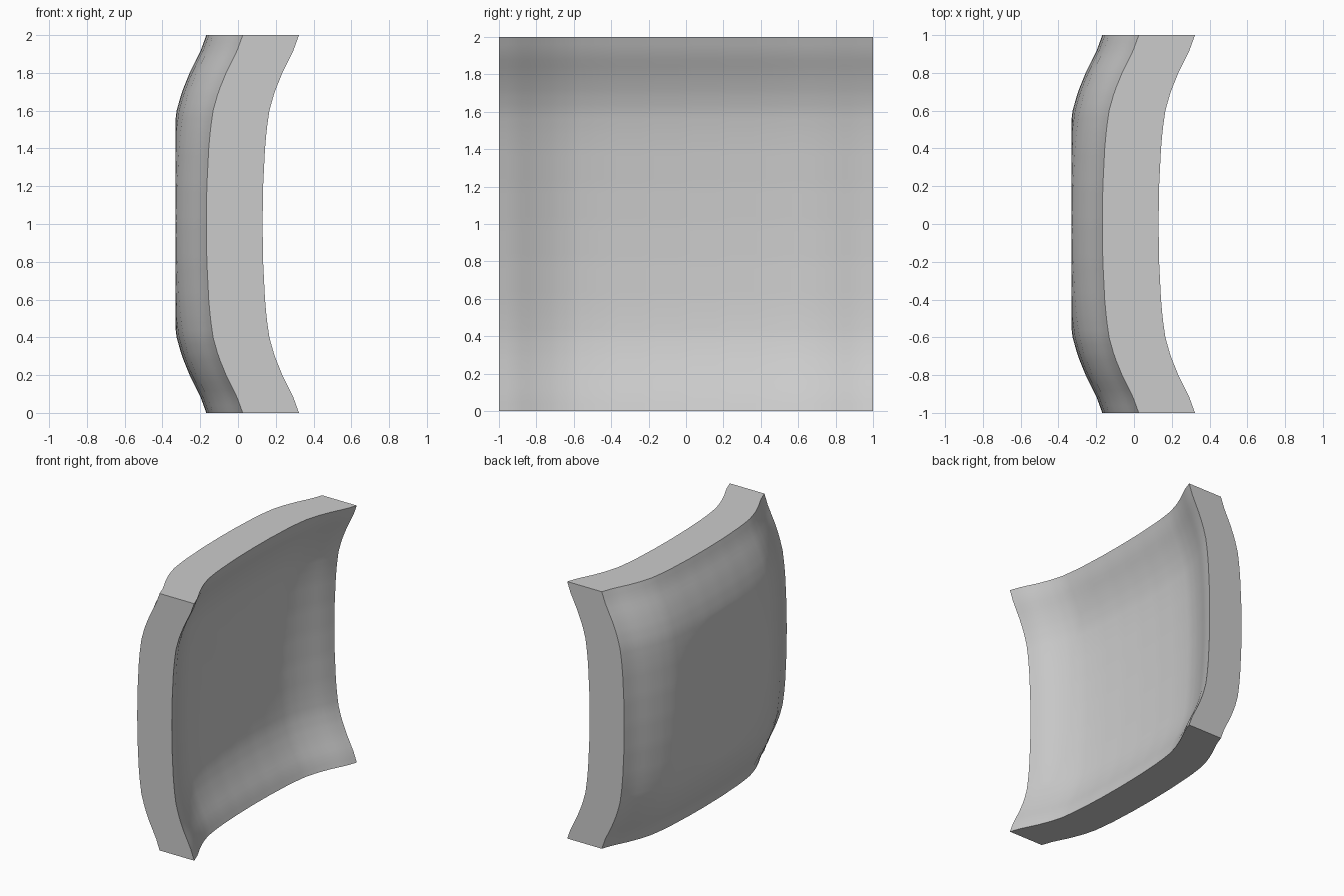
import bpy, bmesh

if "Cube" in bpy.data.objects:
    bpy.data.objects.remove(bpy.data.objects["Cube"])

# Rim curve: distance from the panel middle -> x offset of the back edge
RIM = [(0, -0.168), (0.2, -0.165), (0.4, -0.155), (0.5, -0.146), (0.6, -0.132), (0.7, -0.104),
       (0.8, -0.063), (0.86, -0.033), (0.92, -0.004), (1.0, 0.025)]
THICK = 0.298
FLAT_BACK = -0.33


def rim(u):
    u = abs(u)
    for (a, xa), (b, xb) in zip(RIM, RIM[1:]):
        if u <= b + 1e-6:
            return xa + (xb - xa) * (u - a) / (b - a)
    return RIM[-1][1]


def dish(y, z):
    return rim(y) + rim(z) - RIM[-1][1]


mat = bpy.data.materials.new("plain grey")
mat.diffuse_color = (0.6, 0.6, 0.6, 1)
mat.use_nodes = True
mat.node_tree.nodes["Principled BSDF"].inputs["Base Color"].default_value = mat.diffuse_color

# Dished panel: square grid bent in both directions, back flattened in the middle
N = 50
bm = bmesh.new()
ticks = [-1 + 2 * i / N for i in range(N + 1)]
back = [[bm.verts.new((max(FLAT_BACK, dish(y, z)), y, z + 1)) for z in ticks] for y in ticks]
front = [[bm.verts.new((dish(y, z) + THICK, y, z + 1)) for z in ticks] for y in ticks]
for i in range(N):
    for j in range(N):
        for g in (back, front):
            bm.faces.new((g[i][j], g[i + 1][j], g[i + 1][j + 1], g[i][j + 1]))
    # Rim walls on the four sides
    for k in (0, N):
        bm.faces.new((back[i][k], back[i + 1][k], front[i + 1][k], front[i][k]))
        bm.faces.new((back[k][i], back[k][i + 1], front[k][i + 1], front[k][i]))
bmesh.ops.recalc_face_normals(bm, faces=bm.faces)

mesh = bpy.data.meshes.new("dished_panel")
bm.to_mesh(mesh)
bm.free()
mesh.materials.append(mat)
panel = bpy.data.objects.new("dished_panel", mesh)
bpy.context.collection.objects.link(panel)
bpy.context.view_layer.objects.active = panel
panel.select_set(True)
bpy.ops.object.shade_smooth_by_angle(angle=0.6)
